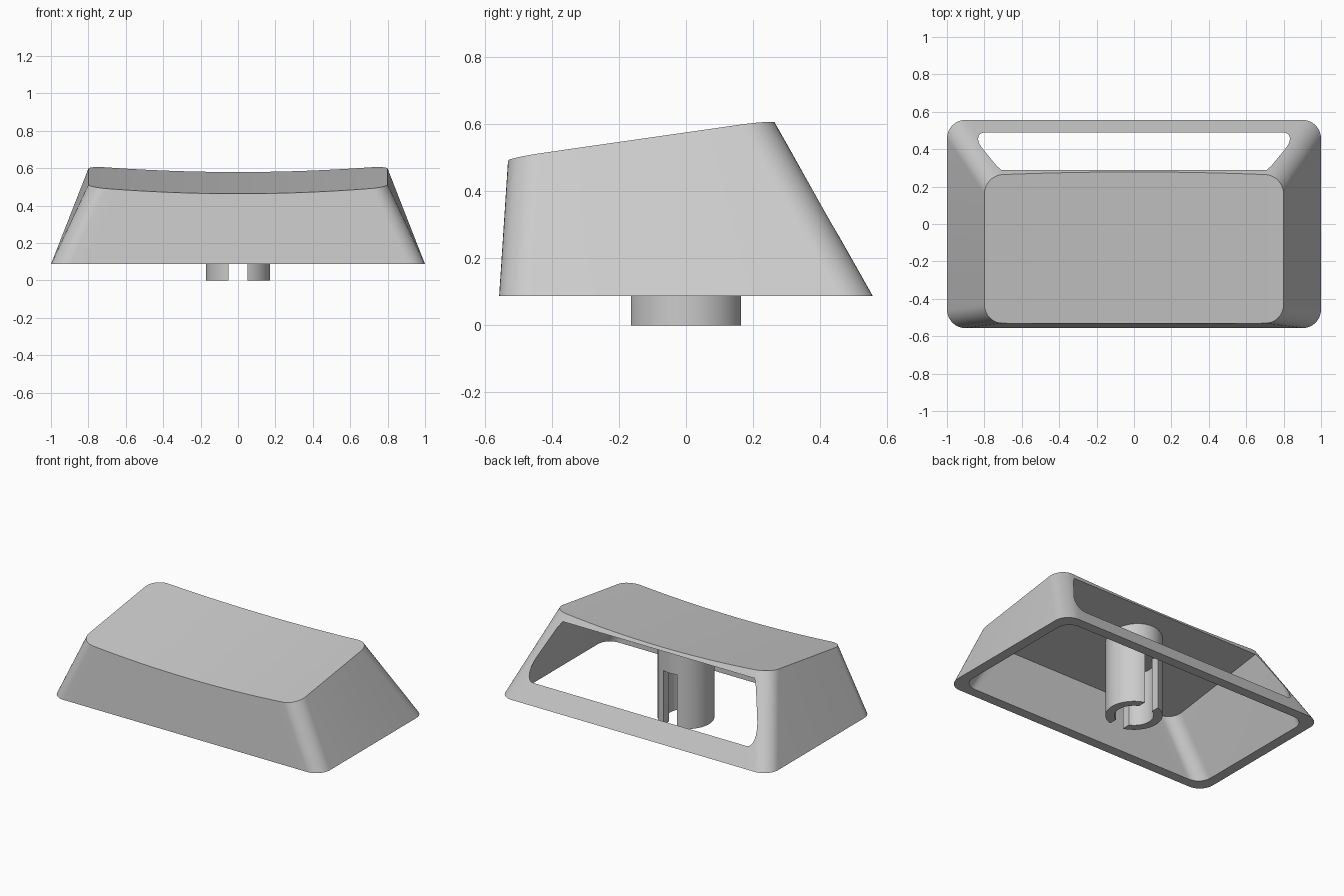
import bpy, bmesh, math

if "Cube" in bpy.data.objects:
    bpy.data.objects.remove(bpy.data.objects["Cube"])

TILT = 0.143          # slope of the top towards the back

grey = bpy.data.materials.new("light_grey")
grey.diffuse_color = (0.6, 0.6, 0.6, 1)
grey.use_nodes = True
grey.node_tree.nodes["Principled BSDF"].inputs["Base Color"].default_value = grey.diffuse_color


def ring_pairs(hx, y0, y1, r, arc=10, mid=24):
    """Front/back point pairs of a rounded rectangle, from left to right."""
    left = [(-hx + r - r * math.cos(a), r - r * math.sin(a))
            for a in (math.pi / 2 * i / arc for i in range(arc + 1))]
    x_in = hx - r
    middle = [(-x_in + 2 * x_in * i / mid, 0.0) for i in range(1, mid)]
    right = [(-x, d) for x, d in reversed(left)]
    return [((x, y0 + d), (x, y1 - d)) for x, d in left + middle + right]


def finish(name, bm):
    bmesh.ops.recalc_face_normals(bm, faces=bm.faces)
    me = bpy.data.meshes.new(name)
    bm.to_mesh(me)
    bm.free()
    ob = bpy.data.objects.new(name, me)
    bpy.context.collection.objects.link(ob)
    me.materials.append(grey)
    return ob


def loft(name, low, z_low, high, height, dish):
    """Solid from a flat rounded base to a tilted, optionally dished top."""
    half = high[0]

    def top_z(x, y):
        return height + TILT * y - dish * max(0, 1 - (x / half) ** 2)

    bm = bmesh.new()
    rows = []
    for lo, hi in zip(ring_pairs(*low), ring_pairs(*high)):
        row = []
        for (bx, by), (tx, ty) in zip(lo, hi):
            tz = height + TILT * ty
            f = 1.0
            for _ in range(6):      # slide down the wall to the dished surface
                x, y = bx + (tx - bx) * f, by + (ty - by) * f
                f = (top_z(x, y) - z_low) / (tz - z_low)
            x, y = bx + (tx - bx) * f, by + (ty - by) * f
            row += [bm.verts.new((bx, by, z_low)),
                    bm.verts.new((x, y, z_low + (tz - z_low) * f))]
        rows.append(row)            # front low, front high, back low, back high
    for a, b in zip(rows, rows[1:]):
        for i, j in ((0, 1), (1, 3), (3, 2), (2, 0)):
            bm.faces.new((a[i], a[j], b[j], b[i]))
    for r in (rows[0], rows[-1]):
        bm.faces.new((r[0], r[1], r[3], r[2]))
    return finish(name, bm)


def cylinder(name, r, z0, z1, tilt=0.0):
    bm = bmesh.new()
    bmesh.ops.create_cone(bm, cap_ends=True, segments=48, radius1=r, radius2=r, depth=1)
    for v in bm.verts:
        v.co.z = z0 if v.co.z < 0 else z1 + tilt * v.co.y
    return finish(name, bm)


def box(name, sx, sy, z0, z1):
    bm = bmesh.new()
    bmesh.ops.create_cube(bm, size=1)
    for v in bm.verts:
        v.co = (v.co.x * sx, v.co.y * sy, z0 if v.co.z < 0 else z1)
    return finish(name, bm)


def cut(ob, cutter):
    mod = ob.modifiers.new("cut", 'BOOLEAN')
    mod.object = cutter
    mod.operation = 'DIFFERENCE'
    mod.solver = 'EXACT'
    bpy.context.view_layer.objects.active = ob
    bpy.ops.object.modifier_apply(modifier=mod.name)
    bpy.data.objects.remove(cutter, do_unlink=True)


def smooth(ob):
    bpy.ops.object.select_all(action='DESELECT')
    ob.select_set(True)
    bpy.context.view_layer.objects.active = ob
    bpy.ops.object.shade_smooth_by_angle(angle=math.radians(25))


# Cap shell: the upright cavity breaks through the slanted back as a window
shell = loft("cap_shell", (1.0, -0.557, 0.557, 0.1), 0.087,
             (0.8, -0.53, 0.26, 0.1), 0.575, 0.035)
cavity = loft("cavity_cutter", (0.936, -0.49, 0.49, 0.09), 0.08,
              (0.71, -0.49, 0.49, 0.09), 0.519, 0.0)
cut(shell, cavity)
smooth(shell)

# Mounting stem: hollow post split by a slot running front to back
stem = cylinder("mounting_stem", 0.172, 0.0, 0.53, TILT)
cut(stem, cylinder("bore_cutter", 0.118, -0.05, 0.36))
cut(stem, box("slot_cutter", 0.1, 0.5, -0.05, 0.36))
smooth(stem)
